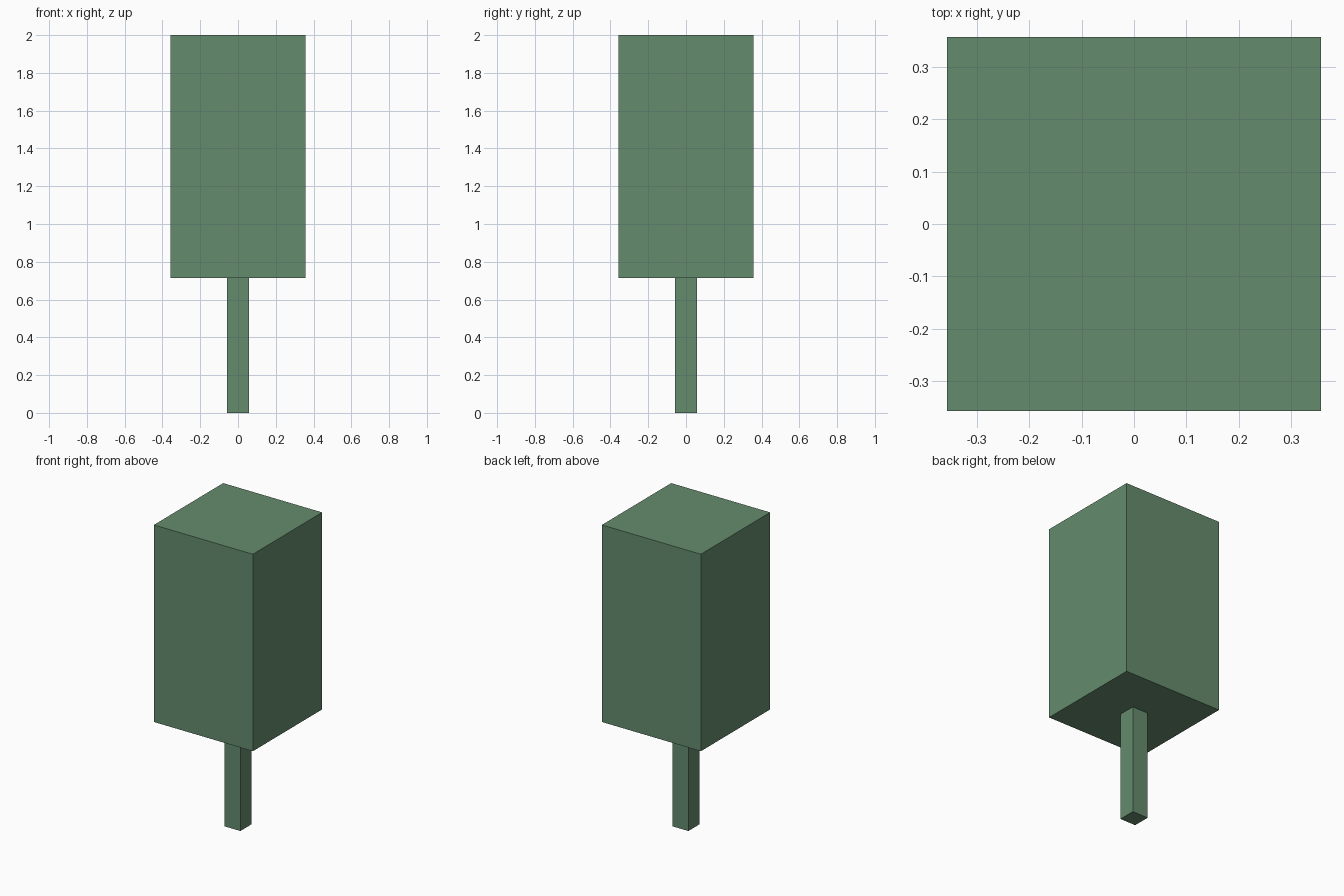
import bpy

default = bpy.data.objects.get("Cube")
if default:
    bpy.data.objects.remove(default, do_unlink=True)

# Single flat green
green = bpy.data.materials.new("muted green")
green.use_nodes = True
color = (0.13, 0.258, 0.155, 1.0)
green.diffuse_color = color
green.node_tree.nodes["Principled BSDF"].inputs["Base Color"].default_value = color


def square_block(name, width, bottom, top):
    """Square-section block centred on the z axis."""
    bpy.ops.mesh.primitive_cube_add(size=1, location=(0, 0, (bottom + top) / 2))
    block = bpy.context.object
    block.name = name
    block.scale = (width, width, top - bottom)
    bpy.ops.object.transform_apply(location=False, rotation=False, scale=True)
    block.data.materials.append(green)
    return block


# Thin trunk carrying a tall block of foliage
TRUNK_TOP = 0.715
square_block("trunk", 0.114, 0, TRUNK_TOP)
square_block("foliage", 0.714, TRUNK_TOP, 2)
